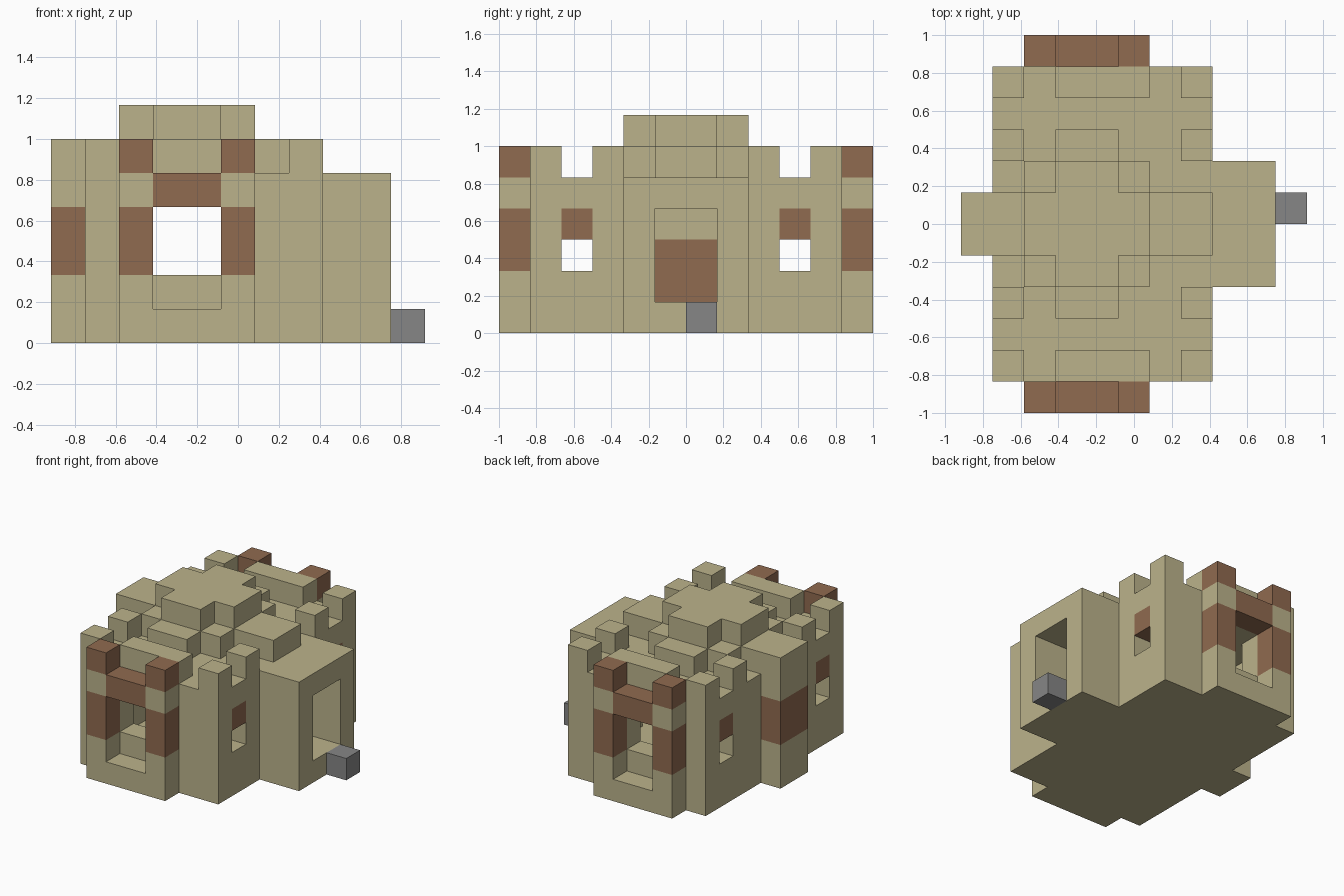
import bpy
import bmesh
from math import radians
from mathutils import Vector

old = bpy.data.objects.get("Cube")
if old:
    bpy.data.objects.remove(old)

UNIT = 1 / 6                        # side of one building block
ORIGIN = Vector((-5.5, -6, 0))      # grid corner, in blocks


def make_material(name, color):
    mat = bpy.data.materials.new(name)
    mat.use_nodes = True
    mat.diffuse_color = (*color, 1)
    shader = mat.node_tree.nodes["Principled BSDF"]
    shader.inputs["Base Color"].default_value = (*color, 1)
    shader.inputs["Roughness"].default_value = 0.9
    return mat


MATERIALS = [make_material("sandstone", (0.50, 0.45, 0.26)),
             make_material("brown clay", (0.28, 0.145, 0.08)),
             make_material("grey stone", (0.24, 0.24, 0.24))]
SAND, BROWN, GREY = range(3)

grid = {}                           # cell -> (part, colour)


def cells(x, y, z):
    return [(i, j, k) for i in range(*x) for j in range(*y) for k in range(*z)]


def fill(part, x, y, z, color=SAND):
    for c in cells(x, y, z):
        grid[c] = (part, color)


def carve(x, y, z):
    for c in cells(x, y, z):
        grid.pop(c, None)


def paint(x, y, z, color):
    for c in cells(x, y, z):
        if c in grid:
            grid[c] = (grid[c][0], color)


def both_ends(action, *args):
    """Repeat an action at the front and, mirrored, at the back."""
    spans = [i for i, a in enumerate(args) if isinstance(a, tuple)]
    iy = spans[1]
    lo, hi = args[iy]
    action(*args)
    action(*args[:iy], (12 - hi, 12 - lo), *args[iy + 1:])


# Hollow hall with a flat roof
fill("hall", (1, 8), (1, 11), (0, 5))
carve((2, 7), (2, 10), (1, 4))

# Battlements at the ends and along the sides
for x in ((1, 2), (3, 6), (7, 8)):
    both_ends(fill, "battlements", x, (1, 2), (5, 6))
for x in ((1, 2), (7, 8)):
    both_ends(fill, "battlements", x, (3, 4), (5, 6))

# Stepped roof crown
fill("roof_crown", (3, 5), (3, 9), (5, 6))
fill("roof_crown", (2, 6), (4, 8), (5, 6))
fill("roof_crown", (1, 8), (5, 7), (5, 6))
fill("roof_crown", (3, 5), (4, 8), (6, 7))
fill("roof_crown", (2, 6), (5, 7), (6, 7))

# Banded pillars and lintel framing each end window
both_ends(fill, "window_frame", (2, 6), (0, 1), (0, 1))
both_ends(fill, "window_frame", (3, 5), (0, 1), (4, 5), BROWN)
for x in ((2, 3), (5, 6)):
    both_ends(fill, "window_frame", x, (0, 1), (0, 6))
    both_ends(paint, x, (0, 1), (2, 4), BROWN)
    both_ends(paint, x, (0, 1), (5, 6), BROWN)
both_ends(carve, (3, 5), (1, 2), (2, 4))

# Side windows with a clay block over each opening
for x in ((1, 2), (7, 8)):
    both_ends(carve, x, (2, 3), (2, 3))
    both_ends(paint, x, (2, 3), (3, 4), BROWN)

# Solid side buttress with a clay band, and the inner wall panel behind it
fill("buttress", (0, 1), (5, 7), (0, 6))
paint((0, 1), (5, 7), (2, 4), BROWN)
paint((1, 2), (5, 7), (1, 3), BROWN)

# Porch with a doorway and a doorstep
fill("porch", (8, 10), (4, 8), (0, 5))
carve((7, 10), (5, 7), (1, 4))
fill("doorstep", (10, 11), (6, 7), (0, 1), GREY)


def build(part):
    """Skin the visible sides of a part's blocks and merge flat areas."""
    bm = bmesh.new()
    for cell, (owner, color) in grid.items():
        if owner != part:
            continue
        center = Vector(cell) + Vector((0.5, 0.5, 0.5)) + ORIGIN
        for axis in range(3):
            for sign in (-1, 1):
                n = Vector((0, 0, 0))
                n[axis] = sign
                if tuple(int(a + b) for a, b in zip(cell, n)) in grid:
                    continue
                u = Vector((0, 0, 0))
                u[(axis + 1) % 3] = 1
                v = n.cross(u)
                ring = [center + (n + a * u + b * v) / 2
                        for a, b in ((-1, -1), (1, -1), (1, 1), (-1, 1))]
                face = bm.faces.new([bm.verts.new(p * UNIT) for p in ring])
                face.material_index = color
    bmesh.ops.remove_doubles(bm, verts=bm.verts[:], dist=0.001)
    bmesh.ops.dissolve_limit(bm, angle_limit=radians(1), verts=bm.verts[:],
                             edges=bm.edges[:], delimit={'MATERIAL'})
    mesh = bpy.data.meshes.new(part)
    bm.to_mesh(mesh)
    bm.free()
    for mat in MATERIALS:
        mesh.materials.append(mat)
    bpy.context.collection.objects.link(bpy.data.objects.new(part, mesh))


for name in sorted({owner for owner, _ in grid.values()}):
    build(name)
